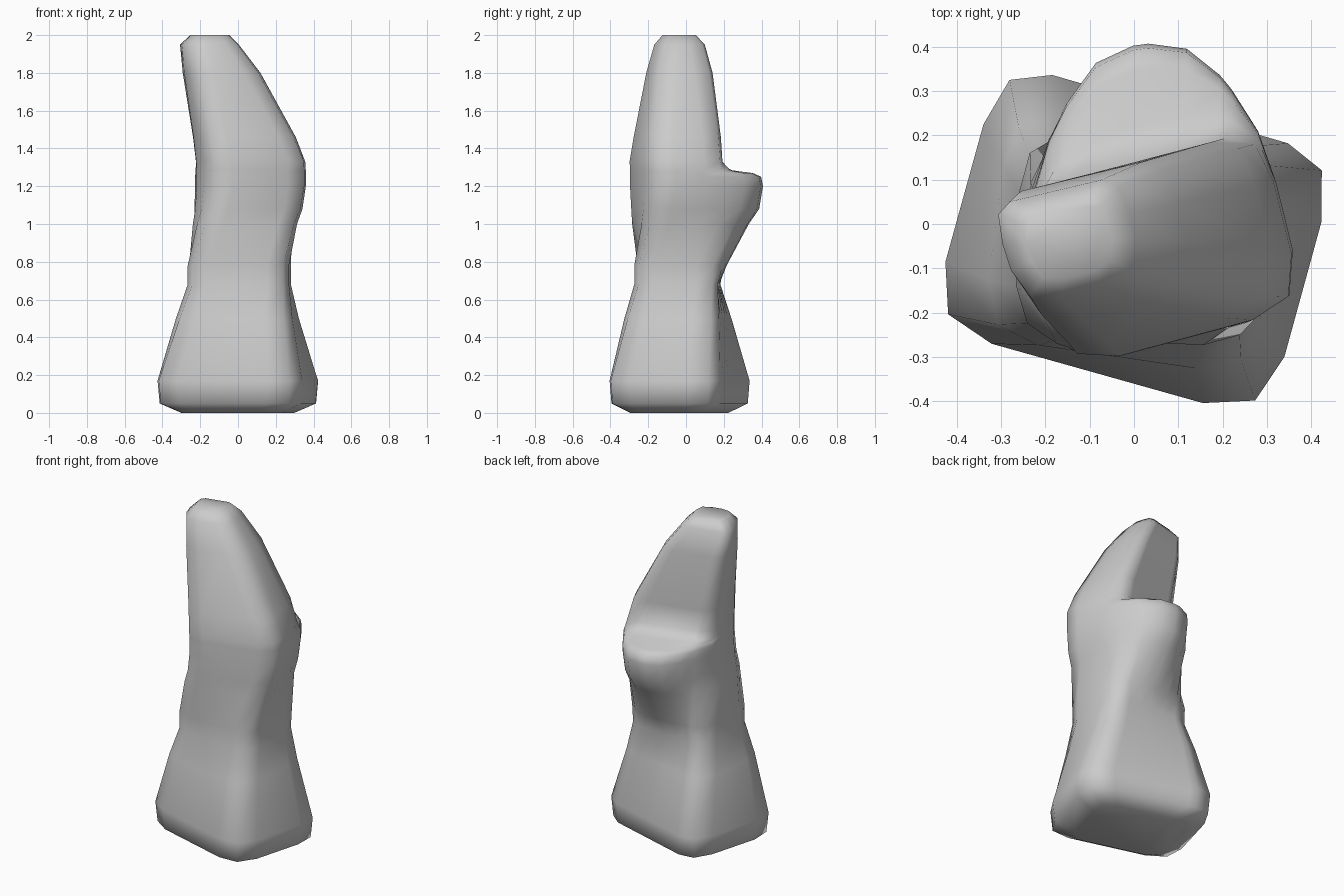
import bpy, bmesh
from mathutils import Vector

if "Cube" in bpy.data.objects:
    bpy.data.objects.remove(bpy.data.objects["Cube"])


def scaled(corners, s):
    c = sum((Vector(p) for p in corners), Vector((0, 0))) / len(corners)
    return [tuple(c + (Vector(p) - c) * s) for p in corners]


def ring(corners, r, bulge=None):
    """Four corners (FL, FR, BR, BL) plus two back points, each corner rounded to 3 points."""
    fl, fr, br, bl = [Vector(p) for p in corners]
    if bulge:
        b1, b2 = Vector(bulge[0]), Vector(bulge[1])
    else:
        b1, b2 = br.lerp(bl, 0.36), br.lerp(bl, 0.64)
    poly = [fl, fr, br, b1, b2, bl]
    out = []
    for i, c in enumerate(poly):
        dp, dn = poly[i - 1] - c, poly[(i + 1) % 6] - c
        p = c + dp.normalized() * min(r, dp.length * 0.42)
        n = c + dn.normalized() * min(r, dn.length * 0.42)
        out += [p, p * 0.25 + c * 0.5 + n * 0.25, n]
    return out


# Twisting pillar sections
base = [(-.466, -.23), (.30, -.445), (.463, .149), (-.30, .37)]
low = [(-.345, -.255), (.27, -.345), (.34, .16), (-.28, .255)]
waist = [(-.27, -.25), (.265, -.28), (.285, .165), (-.255, .185)]
mid = [(-.20, -.305), (.33, -.215), (.27, .19), (-.255, .10)]
shoulder = [(-.15, -.33), (.39, -.185), (.29, .22), (-.25, .07)]
upper = [(-.17, -.305), (.33, -.185), (.25, .205), (-.265, .07)]
neck = [(-.23, -.235), (.14, -.15), (.08, .155), (-.315, .06)]
tip = [(-.25, -.19), (.025, -.12), (-.03, .11), (-.325, .04)]

# Height, section, corner radius, back ledge points
levels = [
    (0.00, scaled(base, 0.70), .10, None),
    (0.05, scaled(base, 0.975), .15, None),
    (0.17, base, .15, None),
    (0.50, low, .13, None),
    (0.68, waist, .11, None),
    (0.78, waist, .11, [(.12, .215), (-.06, .215)]),
    (1.00, mid, .12, [(.12, .345), (-.09, .315)]),
    (1.08, [(-.17, -.315), (.365, -.20), (.285, .20), (-.25, .085)], .12,
     [(.125, .40), (-.095, .37)]),
    (1.20, shoulder, .13, [(.125, .42), (-.095, .39)]),
    (1.25, shoulder, .13, [(.125, .41), (-.095, .38)]),
    (1.27, shoulder, .13, [(.125, .365), (-.085, .335)]),
    (1.285, shoulder, .13, [(.12, .25), (-.08, .20)]),
    (1.33, [(-.15, -.33), (.385, -.185), (.285, .215), (-.25, .07)], .12, None),
    (1.46, upper, .12, None),
    (1.80, neck, .11, None),
    (1.95, tip, .09, None),
    (2.00, scaled(tip, 0.66), .06, None),
]

# Loft the sections into one rock
bm = bmesh.new()
rings = [[bm.verts.new((p.x, p.y, z)) for p in ring(c, r, b)] for z, c, r, b in levels]
n = len(rings[0])
for a, b in zip(rings, rings[1:]):
    for i in range(n):
        j = (i + 1) % n
        bm.faces.new((a[i], a[j], b[j], b[i]))
bm.faces.new(rings[0][::-1])
bm.faces.new(rings[-1])
bmesh.ops.recalc_face_normals(bm, faces=bm.faces)
for f in bm.faces:
    f.smooth = True

mesh = bpy.data.meshes.new("rock_pillar")
bm.to_mesh(mesh)
bm.free()
rock = bpy.data.objects.new("rock_pillar", mesh)
bpy.context.collection.objects.link(rock)
